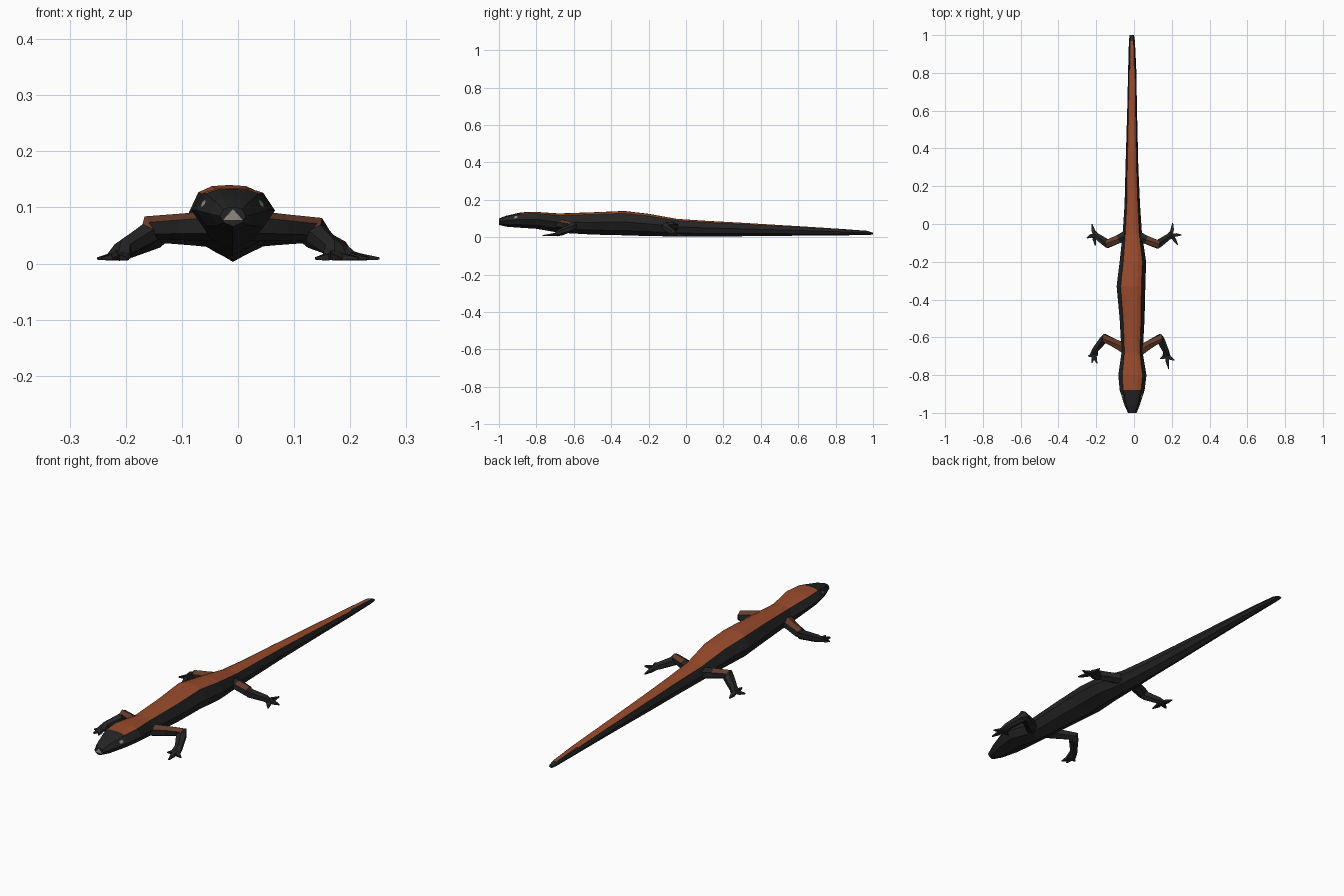
import bpy, bmesh, math
from mathutils import Vector

if "Cube" in bpy.data.objects:
    bpy.data.objects.remove(bpy.data.objects["Cube"])


def material(name, rgb):
    m = bpy.data.materials.new(name)
    m.diffuse_color = (*rgb, 1)
    m.use_nodes = True
    m.node_tree.nodes["Principled BSDF"].inputs["Base Color"].default_value = m.diffuse_color
    return m


BLACK = material("charcoal skin", (0.018, 0.018, 0.018))
ORANGE = material("rust orange back", (0.32, 0.07, 0.025))
BROWN = material("brown limb patch", (0.13, 0.045, 0.024))
GREY = material("pale grey", (0.27, 0.25, 0.24))
MATS = [BLACK, ORANGE, BROWN, GREY]


def loft(name, rings, rule):
    """Skin a list of rings, cap both ends, colour each face by rule(center, normal, band, side)."""
    bm = bmesh.new()
    vr = [[bm.verts.new(p) for p in r] for r in rings]
    n = len(rings[0])
    info = {}
    for i in range(len(vr) - 1):
        for j in range(n):
            k = (j + 1) % n
            f = bm.faces.new((vr[i][j], vr[i][k], vr[i + 1][k], vr[i + 1][j]))
            info[f] = (i, j)
    info[bm.faces.new(vr[0][::-1])] = (-1, -1)
    info[bm.faces.new(vr[-1])] = (len(vr), -1)
    bmesh.ops.recalc_face_normals(bm, faces=bm.faces[:])
    for f, (i, j) in info.items():
        f.normal_update()
        f.material_index = rule(f.calc_center_median(), f.normal, i, j)
    me = bpy.data.meshes.new(name)
    bm.to_mesh(me)
    bm.free()
    for m in MATS:
        me.materials.append(m)
    ob = bpy.data.objects.new(name, me)
    bpy.context.collection.objects.link(ob)
    return ob


# Body from snout to tail tip: y, left x, right x, bottom z, top z
STATIONS = [
    (-1.00, -0.032, 0.014, 0.066, 0.100),
    (-0.96, -0.050, 0.030, 0.056, 0.115),
    (-0.88, -0.076, 0.056, 0.050, 0.133),
    (-0.80, -0.083, 0.066, 0.045, 0.135),
    (-0.68, -0.066, 0.046, 0.024, 0.127),
    (-0.50, -0.076, 0.056, 0.014, 0.133),
    (-0.33, -0.092, 0.060, 0.010, 0.140),
    (-0.20, -0.076, 0.064, 0.006, 0.125),
    (-0.05, -0.060, 0.042, 0.004, 0.098),
    (0.10, -0.050, 0.032, 0.003, 0.088),
    (0.30, -0.045, 0.023, 0.005, 0.077),
    (0.60, -0.036, 0.016, 0.008, 0.059),
    (0.82, -0.031, 0.012, 0.010, 0.045),
    (0.97, -0.027, 0.005, 0.011, 0.034),
    (1.00, -0.023, 0.000, 0.014, 0.024),
]
# Half cross-section as fractions of half width and height
HALF = [(0.0, 1.0), (0.40, 0.985), (0.72, 0.90), (1.0, 0.55), (0.70, 0.20)]
SECTION = HALF + [(0.0, 0.0)] + [(-u, v) for u, v in HALF[:0:-1]]

rings = []
for y, xl, xr, zb, zt in STATIONS:
    c, h = (xl + xr) / 2, (xr - xl) / 2
    rings.append([(c + u * h, y, zb + v * (zt - zb)) for u, v in SECTION])


def body_colour(c, n, band, side):
    if 2 <= band <= 12 and side in ((0, 1, 8, 9) if band < 12 else (0, 9)):
        return 1
    return 0


body = loft("body_and_tail", rings, body_colour)


# Small flat plates on the snout and the eyes
def plate(name, pts):
    me = bpy.data.meshes.new(name)
    me.from_pydata(pts, [], [tuple(range(len(pts)))])
    me.materials.append(GREY)
    bpy.context.collection.objects.link(bpy.data.objects.new(name, me))


plate("snout_patch", [(-0.026, -1.0015, 0.078), (0.008, -1.0015, 0.078), (-0.009, -1.0015, 0.097)])
for name, a, b in (("left_eye", 7, 8), ("right_eye", 3, 2)):
    # Eye lies just above the head panel between the side and the crown
    p, q, r, s = (Vector(v) for v in (rings[1][a], rings[2][a], rings[2][b], rings[1][b]))
    nrm = (q - p).cross(r - p).normalized()
    mid = (p + q + r + s) / 4
    if nrm.x * mid.x < 0:
        nrm.negate()
    e1 = (q - p).normalized()
    e2 = nrm.cross(e1)
    mid += nrm * 0.003 + e1 * 0.012
    plate(name, [mid + e1 * 0.011 * math.cos(t * math.pi / 3) + e2 * 0.008 * math.sin(t * math.pi / 3)
                 for t in range(6)])


def tube(name, path, rule, sides=6):
    """path: (x, y, z, half width, half height)"""
    pts = [Vector(p[:3]) for p in path]
    rs = []
    for i, p in enumerate(pts):
        t = Vector()
        if i > 0:
            t += (p - pts[i - 1]).normalized()
        if i < len(pts) - 1:
            t += (pts[i + 1] - p).normalized()
        t.normalize()
        side = t.cross(Vector((0, 0, 1))).normalized()
        up = side.cross(t)
        w, h = path[i][3:]
        ring = []
        for k in range(sides):
            a = 2 * math.pi * (k + 0.5) / sides
            q = p + side * w * math.cos(a) + up * h * math.sin(a)
            q.z = max(q.z, 0.004)
            ring.append(q)
        rs.append(ring)
    return loft(name, rs, rule)


def front_colour(c, n, band, side):
    return 2 if band in (0, 1, 2) and (n.z > 0.6 or (n.y < -0.5 and n.z > 0.1)) else 0


def hind_colour(c, n, band, side):
    return 2 if band in (1, 2) and n.z > 0.75 else 0


def leg(name, joints, toes, rule):
    hip, knee, ankle, foot = (Vector(j) for j in joints)
    bend = knee.lerp(ankle, 0.15) + Vector((0, 0, -0.006))
    path = [(*hip, 0.034, 0.028), (*hip.lerp(knee, 0.5), 0.026, 0.024), (*knee, 0.025, 0.024),
            (*bend, 0.024, 0.022), (*ankle, 0.018, 0.017), (*foot, 0.024, 0.009)]
    tube(name, path, rule)
    # Pointed toes fanning out from the foot
    for i, (x, y) in enumerate(toes):
        tip = Vector((x, y, 0.009))
        tube(f"{name}_toe_{i + 1}",
             [(*ankle.lerp(foot, 0.7), 0.012, 0.010), (*foot.lerp(tip, 0.45), 0.013, 0.008), (*tip, 0.003, 0.003)],
             lambda *a: 0, 4)


leg("left_front_leg", [(-0.035, -0.665, 0.068), (-0.155, -0.605, 0.063), (-0.205, -0.665, 0.026), (-0.212, -0.692, 0.013)],
    [(-0.243, -0.700), (-0.222, -0.735), (-0.196, -0.738)], front_colour)
leg("right_front_leg", [(0.020, -0.675, 0.068), (0.137, -0.605, 0.061), (0.170, -0.675, 0.026), (0.172, -0.700, 0.013)],
    [(0.215, -0.722), (0.184, -0.768), (0.138, -0.712)], front_colour)
leg("left_hind_leg", [(-0.025, -0.055, 0.055), (-0.140, -0.105, 0.058), (-0.200, -0.062, 0.024), (-0.213, -0.055, 0.013)],
    [(-0.250, -0.075), (-0.222, 0.000), (-0.205, -0.115)], hind_colour)
leg("right_hind_leg", [(0.005, -0.060, 0.055), (0.125, -0.108, 0.058), (0.185, -0.066, 0.024), (0.200, -0.058, 0.013)],
    [(0.252, -0.058), (0.205, 0.006), (0.232, -0.112)], hind_colour)
